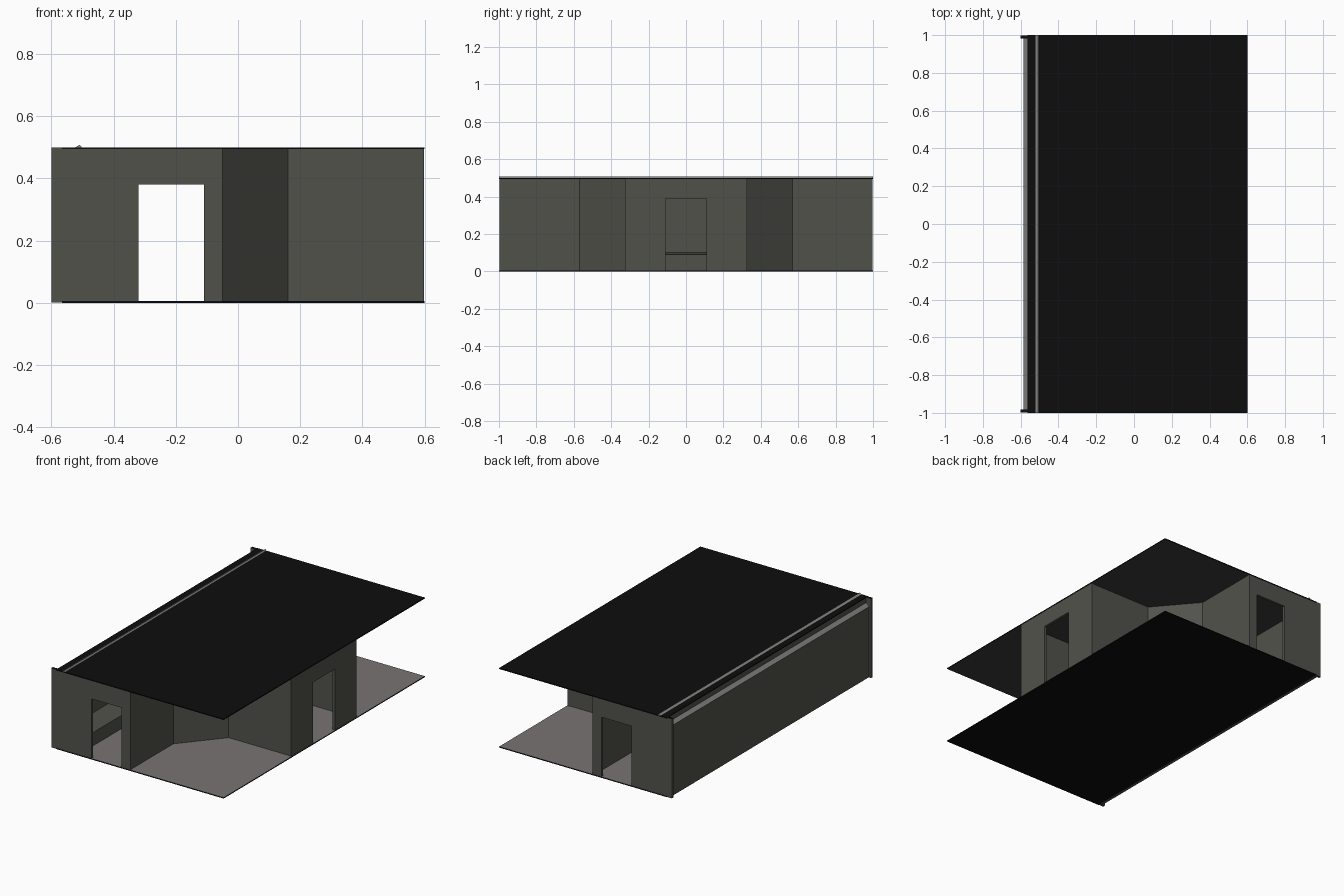
import bpy, bmesh
from mathutils import Vector

if "Cube" in bpy.data.objects:
    bpy.data.objects.remove(bpy.data.objects["Cube"])


def mat(name, r, g, b):
    m = bpy.data.materials.new(name)
    m.diffuse_color = (r, g, b, 1)
    m.use_nodes = True
    m.node_tree.nodes["Principled BSDF"].inputs["Base Color"].default_value = m.diffuse_color
    return m


WALL = mat("wall_grey", 0.083, 0.083, 0.071)
BLACK = mat("shell_black", 0.004, 0.004, 0.004)
FLOOR = mat("floor_grey", 0.19, 0.175, 0.168)
CEIL = mat("ceiling_grey", 0.045, 0.045, 0.044)
TRIM = mat("trim_grey", 0.24, 0.24, 0.235)


def prism(name, pts, axis, a, b, mats, rule=None):
    """Extrude a 2D outline along an axis from a to b."""
    put = {"x": lambda u, v, w: (w, u, v),
           "y": lambda u, v, w: (u, w, v),
           "z": lambda u, v, w: (u, v, w)}[axis]
    bm = bmesh.new()
    face = bm.faces.new([bm.verts.new(put(u, v, a)) for u, v in pts])
    ext = bmesh.ops.extrude_face_region(bm, geom=[face])
    move = Vector(put(0, 0, b - a))
    for v in ext["geom"]:
        if isinstance(v, bmesh.types.BMVert):
            v.co += move
    bmesh.ops.recalc_face_normals(bm, faces=bm.faces)
    bm.normal_update()
    if rule:
        for f in bm.faces:
            f.material_index = rule(f)
    me = bpy.data.meshes.new(name)
    bm.to_mesh(me)
    bm.free()
    for m in mats:
        me.materials.append(m)
    ob = bpy.data.objects.new(name, me)
    bpy.context.collection.objects.link(ob)
    return ob


def rect(u0, u1, v0, v1):
    return [(u0, v0), (u1, v0), (u1, v1), (u0, v1)]


def door_wall(u0, u1, d0, d1, top):
    """Wall outline with a doorway cut from the bottom edge."""
    lo, hi = 0.0005, 0.4995
    return [(u0, lo), (d0, lo), (d0, top), (d1, top), (d1, lo),
            (u1, lo), (u1, hi), (u0, hi)]


def top_black(f):
    return int(f.normal.z > 0.9 and f.calc_center_median().z > 0.45)


# Floor and roof plates: black shell, different inner face
prism("floor", rect(-0.565, 0.6, -1, 1), "z", 0, 0.006, [BLACK, FLOOR],
      lambda f: int(f.normal.z > 0.9))
prism("roof", rect(-0.565, 0.6, -1, 1), "z", 0.494, 0.5, [BLACK, CEIL],
      lambda f: int(f.normal.z < -0.9))
prism("roof_ridge", [(-0.522, 0.5), (-0.502, 0.5), (-0.509, 0.508)],
      "y", -1, 1, [TRIM])

for side, s in (("front", -1), ("back", 1)):
    # End walls of the main corridor
    prism(side + "_end_wall", door_wall(-0.6, -0.05, -0.32, -0.11, 0.38),
          "y", s * 0.998, s * 0.983, [WALL, BLACK], top_black)
    # Corner wall: corridor side, angled piece, branch side
    outer = [(-0.051, 0.984), (-0.051, 0.57), (0.16, 0.321), (0.582, 0.321)]
    inner = [(0.582, 0.309), (0.154, 0.309), (-0.063, 0.566), (-0.063, 0.984)]
    prism(side + "_corner_wall", [(x, s * y) for x, y in outer + inner],
          "z", 0.005, 0.495, [WALL])

# End wall of the side branch
prism("branch_end_wall", door_wall(-0.325, 0.325, -0.11, 0.11, 0.39),
      "x", 0.581, 0.598, [WALL, BLACK], top_black)

# Long left wall with a pale sloped shoulder outside and a low bench inside
left = [(-0.585, 0.002), (-0.41, 0.002), (-0.41, 0.09), (-0.55, 0.10),
        (-0.55, 0.495), (-0.565, 0.495), (-0.565, 0.465), (-0.585, 0.445)]


def left_rule(f):
    n = f.normal
    return int(n.x < -0.3 and n.z > 0.3)


prism("left_wall", left, "y", -0.984, 0.984, [WALL, TRIM], left_rule)
